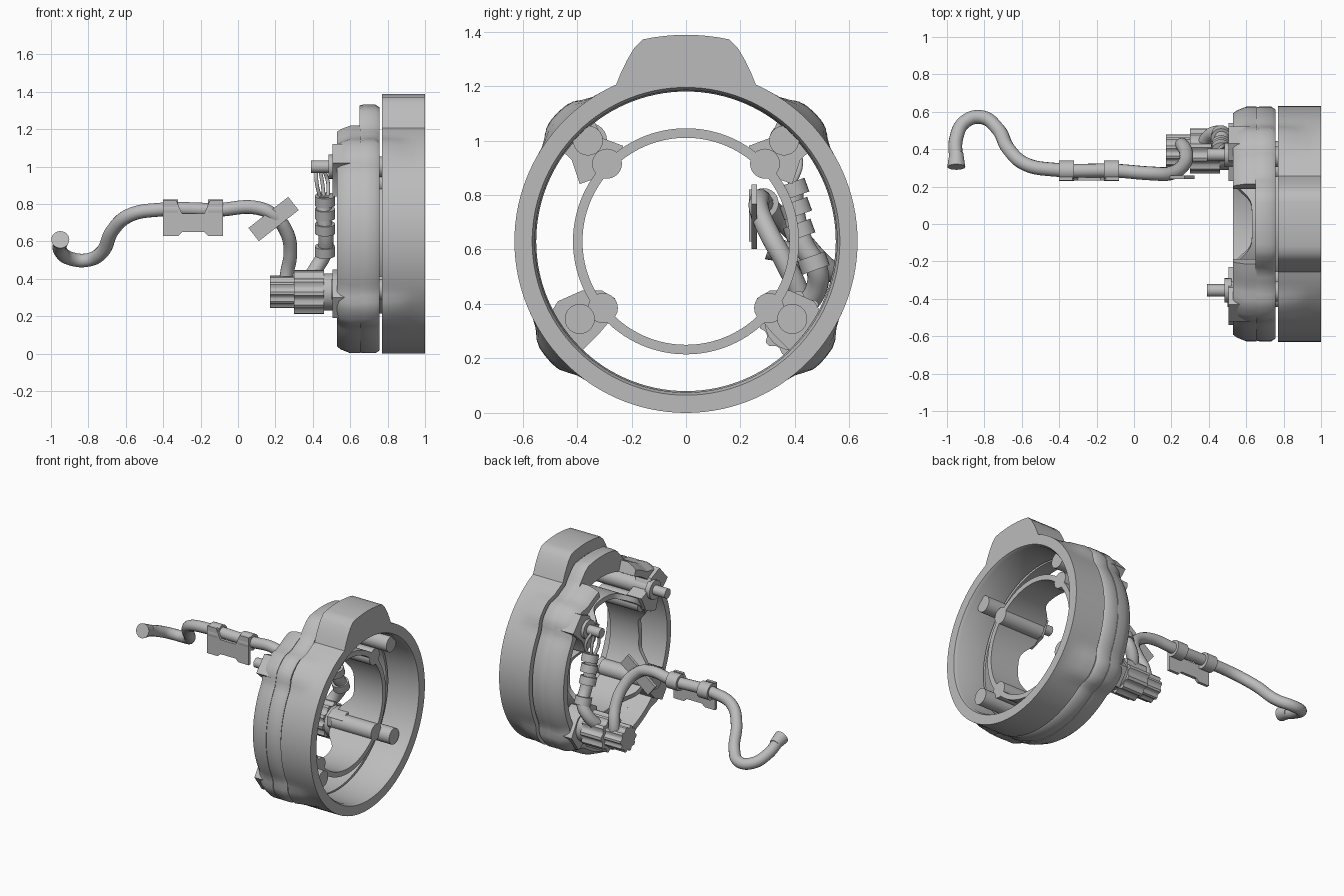
import bpy, bmesh
from math import sin, cos, pi, radians, degrees, exp
from mathutils import Vector, Matrix

old = bpy.data.objects.get("Cube")
if old:
    bpy.data.objects.remove(old)

grey = bpy.data.materials.new("plain grey")
grey.use_nodes = True
GREY = (0.5, 0.5, 0.5, 1)
grey.diffuse_color = GREY
grey.node_tree.nodes["Principled BSDF"].inputs["Base Color"].default_value = GREY

CZ = 0.63  # height of the ring axis


def finish(name, bm, angle=35):
    bmesh.ops.recalc_face_normals(bm, faces=bm.faces)
    mesh = bpy.data.meshes.new(name)
    bm.to_mesh(mesh)
    bm.free()
    obj = bpy.data.objects.new(name, mesh)
    bpy.context.collection.objects.link(obj)
    mesh.materials.append(grey)
    bpy.ops.object.select_all(action='DESELECT')
    bpy.context.view_layer.objects.active = obj
    obj.select_set(True)
    bpy.ops.object.shade_smooth_by_angle(angle=radians(angle))
    return obj


def sweep(name, section, start=0, end=360, steps=120):
    """Sweep an (x, radius) section round the x axis; angles run from the top."""
    bm = bmesh.new()
    closed = end - start == 360
    rows = []
    for i in range(steps if closed else steps + 1):
        a = start + (end - start) * i / steps
        s, c = sin(radians(a)), cos(radians(a))
        rows.append([bm.verts.new((x, r * s, CZ + r * c)) for x, r in section(a)])
    n = len(rows[0])
    for i in range(steps):
        p, q = rows[i], rows[(i + 1) % len(rows)]
        for j in range(n):
            k = (j + 1) % n
            bm.faces.new((p[j], p[k], q[k], q[j]))
    if not closed:
        bm.faces.new(rows[0])
        bm.faces.new(rows[-1])
    return finish(name, bm)


def prism(name, points, low, high, axis='X'):
    """Extrude an outline along x (points are y, z) or along y (points are x, z)."""
    bm = bmesh.new()
    place = (lambda u, v: (low, u, v)) if axis == 'X' else (lambda u, v: (u, low, v))
    face = bm.faces.new([bm.verts.new(place(u, v)) for u, v in points])
    out = bmesh.ops.extrude_face_region(bm, geom=[face])
    shift = Vector((high - low, 0, 0) if axis == 'X' else (0, high - low, 0))
    bmesh.ops.translate(bm, vec=shift, verts=[v for v in out['geom'] if isinstance(v, bmesh.types.BMVert)])
    return finish(name, bm)


def rod(name, a, b, r1, r2=None, sides=24):
    """Cylinder or cone between two points."""
    a, b = Vector(a), Vector(b)
    turn = (b - a).to_track_quat('Z', 'Y').to_matrix().to_4x4()
    bm = bmesh.new()
    bmesh.ops.create_cone(bm, cap_ends=True, segments=sides, radius1=r1, radius2=r2 or r1,
                          depth=(b - a).length, matrix=Matrix.Translation((a + b) / 2) @ turn)
    return finish(name, bm)


def tube(name, points, radius):
    """Round tube through smooth points."""
    curve = bpy.data.curves.new(name, 'CURVE')
    curve.dimensions = '3D'
    curve.bevel_depth, curve.bevel_resolution = radius, 5
    curve.resolution_u, curve.use_fill_caps = 8, True
    spline = curve.splines.new('BEZIER')
    spline.bezier_points.add(len(points) - 1)
    for bp, p in zip(spline.bezier_points, points):
        bp.co = p
        bp.handle_left_type = bp.handle_right_type = 'AUTO'
    curve.materials.append(grey)
    obj = bpy.data.objects.new(name, curve)
    bpy.context.collection.objects.link(obj)
    return obj


def fold(a):
    return abs((a + 180) % 360 - 180)


def lobe(a):
    """Bulge of the four corner lugs."""
    return max(exp(-((fold(a) - c) / 9) ** 4) for c in (45, 130))


def crown(a, height):
    """Flat-topped tab at the top of a ring."""
    d = fold(a)
    return height * min(1, max(0, (24 - d) / 11))


# Outer ring with the top tab and fading lug fairings
def ring_section(a):
    base, bump = 0.63 + crown(a, 0.128), 0.035 * lobe(a)
    return [(0.77, 0.55), (0.77, base + bump), (0.86, base + bump * 0.6),
            (0.93, base), (1.0, base), (1.0, 0.565), (0.98, 0.555)]


sweep("outer_ring", ring_section)


# Rear housing: full band, then a band left open at the top
def band_section(a):
    r = 0.627 + 0.04 * lobe(a) + crown(a, 0.075)
    return [(0.65, 0.55), (0.65, r - 0.005), (0.67, r), (0.735, r), (0.757, r - 0.015), (0.757, 0.55)]


def open_section(a):
    r = 0.627 + 0.04 * lobe(a)
    return [(0.53, 0.55), (0.53, r - 0.035), (0.55, r - 0.02), (0.60, r), (0.655, r), (0.655, 0.55)]


sweep("housing_band", band_section)
sweep("housing_open_band", open_section, 20, 340, 108)


# Inner ring, its far edge scalloped between the lugs
def inner_section(a):
    near = max(exp(-((fold(a) - c) / 22) ** 4) for c in (45, 130))
    x = 0.63 - 0.10 * near
    return [(x, 0.38), (x, 0.415), (0.85, 0.415), (0.85, 0.38)]


sweep("inner_ring", inner_section)

# Lug plates, ring bosses and long bolts at the four corners
upper_lug = [(.23, .98), (.31, 1.01), (.34, 1.08), (.43, 1.12), (.52, 1.02), (.42, .93), (.39, .84), (.28, .88)]
lower_lug = [(.26, .36), (.26, .42), (.31, .45), (.38, .45), (.47, .41), (.54, .30), (.46, .19), (.38, .23), (.32, .29)]
for side, label in ((1, "left"), (-1, "right")):
    for level, outline, bolt, boss in (("upper", upper_lug, (.36, 1.0), (.29, .915)),
                                       ("lower", lower_lug, (.39, .345), (.305, .385))):
        tag = label + "_" + level
        prism("lug_" + tag, [(side * y, z) for y, z in outline], 0.505, 0.62)
        y, z = side * bolt[0], bolt[1]
        rod("bolt_" + tag, (0.5, y, z), (0.93, y, z), 0.055)
        y, z = side * boss[0], boss[1]
        rod("boss_" + tag, (0.54, y, z), (0.85, y, z), 0.055)
for y, label in ((-.355, "right"), (.37, "left")):
    rod("stud_" + label, (0.39, y, 1.0), (0.52, y, 1.0), 0.033)
    rod("stud_collar_" + label, (0.485, y, 1.0), (0.52, y, 1.0), 0.065)

# Main hose with flared mouth
tube("main_hose", [(-.95, .33, .60), (-.95, .46, .55), (-.90, .55, .51), (-.81, .57, .50), (-.73, .51, .54),
                   (-.67, .40, .66), (-.58, .32, .74), (-.42, .29, .77), (-.1, .285, .77), (.1, .27, .78),
                   (.19, .27, .74), (.26, .31, .65), (.28, .37, .54), (.26, .42, .42), (.25, .42, .33)], 0.037)
rod("hose_mouth", (-.95, .38, .585), (-.95, .305, .61), 0.037, 0.048)

# Hose clip: two collars joined by a notched plate
for x in (-.40, -.16):
    rod("clip_collar", (x, .285, .77), (x + .08, .285, .77), 0.055)
prism("clip_plate", [(-.40, .63), (-.32, .63), (-.30, .65), (-.18, .65), (-.16, .63), (-.08, .63), (-.08, .82),
                     (-.15, .82), (-.18, .75), (-.30, .75), (-.33, .82), (-.40, .82)], 0.232, 0.252, 'Y')

# Tilted clip on the bend
clip = prism("tilted_clip", [(-.135, -.045), (.135, -.045), (.135, .045), (-.135, .045)], 0.225, 0.245, 'Y')
clip.location, clip.rotation_euler = (.19, .015, .72), (0, radians(-38), 0)

# Second hose with collars
tube("side_hose", [(.46, .39, .84), (.46, .40, .72), (.47, .43, .62), (.46, .48, .53), (.42, .48, .46),
                   (.37, .43, .38)], 0.04)
for z, y in ((.82, .39), (.75, .40), (.67, .412), (.55, .465)):
    rod("hose_collar", (.465, y + .012, z - .025), (.465, y - .006, z + .025), 0.054)

# Loose wires up to the stud
for i in (-1, 0, 1):
    tube("wire", [(.46 + .02 * i, .39, .83), (.45 + .03 * i, .39 + .03 * i, .92),
                  (.43 + .01 * i, .38, 1.02)], 0.01)


# Fluted connector and its larger socket
def fluted(name, low, high, radius, teeth):
    cy, cz = .39, .33
    points = []
    for i in range(teeth * 4):
        r = radius if i % 4 < 2 else radius * 0.86
        a = 2 * pi * i / (teeth * 4)
        points.append((cy + r * cos(a), cz + r * sin(a)))
    return prism(name, points, low, high)


fluted("connector_plug", .17, .31, .088, 10)
fluted("connector_socket", .30, .46, .12, 10)
rod("connector_neck", (.45, .39, .33), (.53, .39, .33), 0.10)
